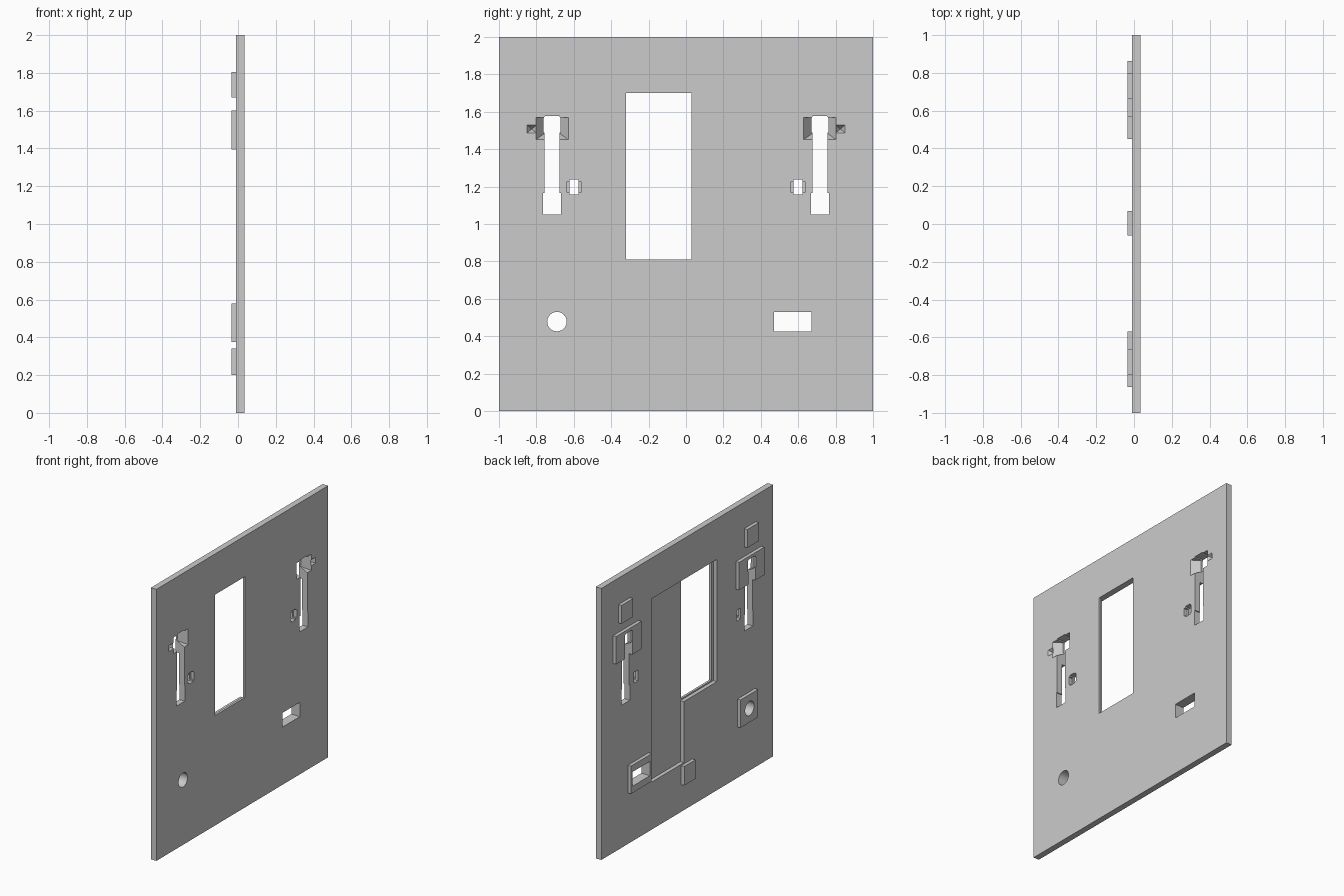
import bpy, bmesh, math

cube = bpy.data.objects.get("Cube")
if cube:
    bpy.data.objects.remove(cube, do_unlink=True)

FRONT, BACK, PAD = 0.035, -0.01, -0.035   # x levels of the panel faces and pads

grey = bpy.data.materials.new("panel_grey")
grey.use_nodes = True
colour = (0.6, 0.6, 0.6, 1)
grey.diffuse_color = colour
grey.node_tree.nodes["Principled BSDF"].inputs["Base Color"].default_value = colour


def rect(y0, y1, z0, z1):
    return [(y0, z0), (y1, z0), (y1, z1), (y0, z1)]


def loft(name, x0, ring0, x1, ring1=None):
    """Solid between two y-z outlines at depths x0 and x1."""
    bm = bmesh.new()
    a = [bm.verts.new((x0, y, z)) for y, z in ring0]
    b = [bm.verts.new((x1, y, z)) for y, z in (ring1 or ring0)]
    bm.faces.new(a)
    bm.faces.new(b[::-1])
    n = len(a)
    for i in range(n):
        j = (i + 1) % n
        bm.faces.new((a[i], b[i], b[j], a[j]))
    bmesh.ops.recalc_face_normals(bm, faces=bm.faces)
    mesh = bpy.data.meshes.new(name)
    bm.to_mesh(mesh)
    bm.free()
    mesh.materials.append(grey)
    obj = bpy.data.objects.new(name, mesh)
    bpy.context.collection.objects.link(obj)
    return obj


def combine(target, tool, operation):
    tool.hide_render = True
    mod = target.modifiers.new(tool.name, 'BOOLEAN')
    mod.operation = operation
    mod.solver = 'EXACT'
    mod.object = tool
    bpy.context.view_layer.objects.active = target
    bpy.ops.object.modifier_apply(modifier=mod.name)
    bpy.data.objects.remove(tool, do_unlink=True)


# Flat panel
panel = loft("wall_panel", BACK, rect(-1, 1, 0, 2), FRONT)

# Raised pads on the rear face
pads = [rect(-0.06, 0.07, 0.20, 0.34),
        rect(-0.79, -0.585, 0.375, 0.58),
        rect(0.45, 0.69, 0.375, 0.58)]
for s in (-1, 1):
    pads.append(rect(s * 0.665, s * 0.80, 1.67, 1.805))
    pads.append(rect(s * 0.568, s * 0.862, 1.395, 1.60))
for ring in pads:
    combine(panel, loft("rear_pad", PAD, ring, 0.005), 'UNION')


def cut(ring0, x0=-0.1, x1=0.1, ring1=None):
    combine(panel, loft("cutter", x0, ring0, x1, ring1), 'DIFFERENCE')


# Rear recess, stepped around the window, then the window itself
cut([(-0.345, 0.80), (0.04, 0.80), (0.04, 0.35), (0.415, 0.35),
     (0.415, 1.70), (-0.345, 1.70)], -0.1, 0.018)
cut(rect(-0.32, 0.03, 0.81, 1.70))

# Round and rectangular openings
cut([(-0.69 + 0.052 * math.cos(t * math.tau / 32),
      0.478 + 0.052 * math.sin(t * math.tau / 32)) for t in range(32)])
cut(rect(0.47, 0.67, 0.425, 0.53))

# Mirrored lever slots with tapered pockets, side notches and small holes
half = [(0.048, 1.05), (0.048, 1.165), (0.041, 1.165), (0.041, 1.49),
        (0.046, 1.49), (0.046, 1.565), (0.038, 1.577)]
for s in (-1, 1):
    c = s * 0.716
    cut([(c + w, z) for w, z in half] + [(c - w, z) for w, z in half[::-1]])
    cut(rect(c - 0.088, c + 0.088, 1.45, 1.57), 0.037, -0.025,
        rect(c - 0.044, c + 0.044, 1.482, 1.57))
    n = s * 0.825
    cut(rect(n - 0.026, n + 0.026, 1.485, 1.53), 0.036, 0.005,
        rect(n - 0.003, n + 0.003, 1.505, 1.51))
    h = s * 0.598
    cut(rect(h - 0.024, h + 0.024, 1.157, 1.237))
    cut(rect(h - 0.037, h + 0.037, 1.168, 1.227), 0.1, 0.008)
